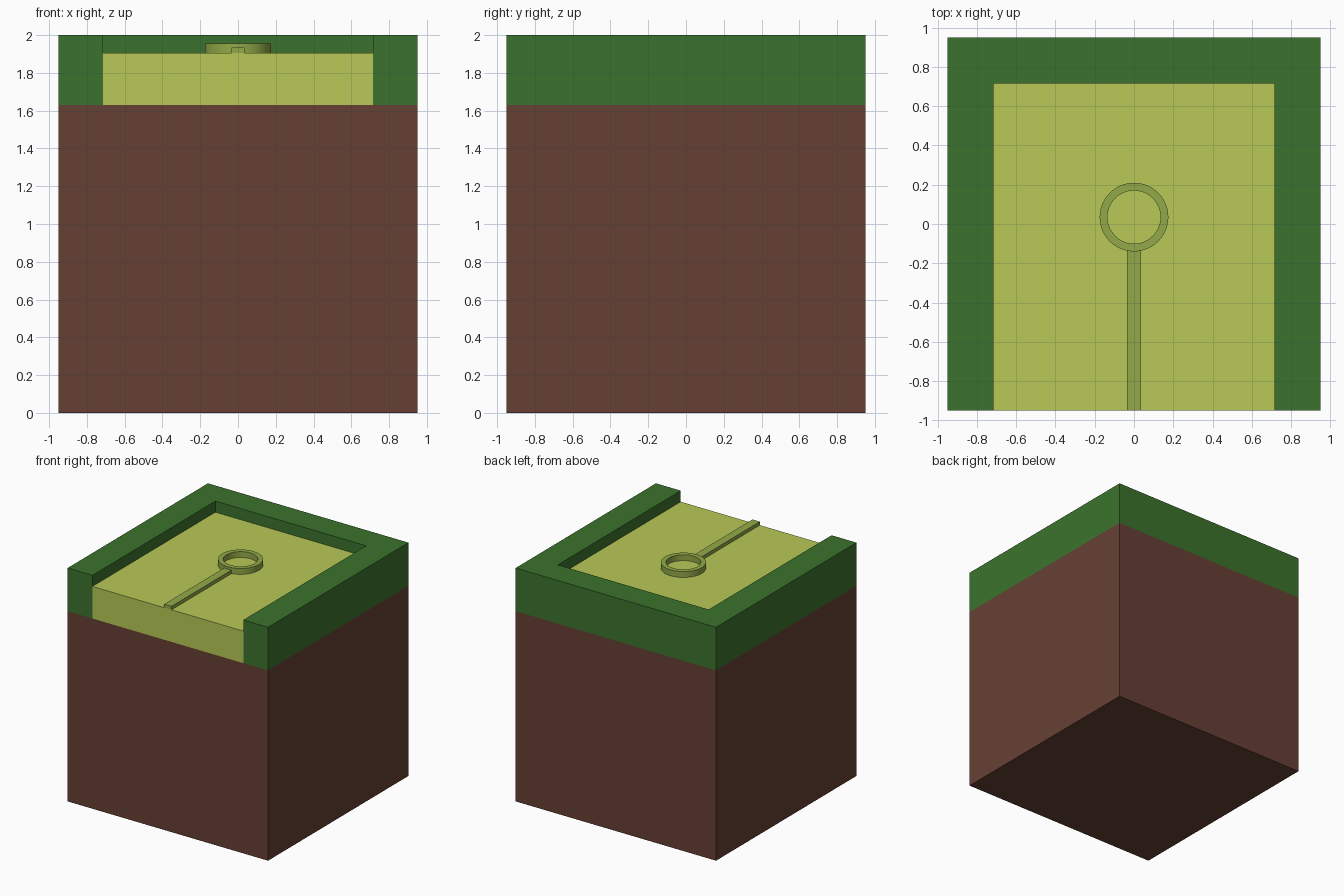
import bpy
import bmesh
import math

cube = bpy.data.objects.get("Cube")
if cube:
    bpy.data.objects.remove(cube, do_unlink=True)

HALF = 0.95       # half width of the block
INNER = 0.715     # half width of the recessed lawn
SOIL_TOP, LAWN_TOP, HEDGE_TOP = 1.63, 1.905, 2.0
RING_Y, RING_OUT, RING_IN, RING_TOP = 0.035, 0.175, 0.135, 1.955


def material(name, color):
    mat = bpy.data.materials.new(name)
    mat.use_nodes = True
    rgba = (*color, 1)
    mat.diffuse_color = rgba
    bsdf = next(n for n in mat.node_tree.nodes if n.type == "BSDF_PRINCIPLED")
    bsdf.inputs["Base Color"].default_value = rgba
    return mat


def finish(name, bm, mat):
    bmesh.ops.recalc_face_normals(bm, faces=bm.faces)
    mesh = bpy.data.meshes.new(name)
    bm.to_mesh(mesh)
    bm.free()
    mesh.materials.append(mat)
    obj = bpy.data.objects.new(name, mesh)
    bpy.context.collection.objects.link(obj)
    return obj


def prism(name, outline, bottom, top, mat):
    """Extrude a flat outline from bottom to top."""
    bm = bmesh.new()
    face = bm.faces.new([bm.verts.new((x, y, bottom)) for x, y in outline])
    ext = bmesh.ops.extrude_face_region(bm, geom=[face])
    verts = [v for v in ext["geom"] if isinstance(v, bmesh.types.BMVert)]
    bmesh.ops.translate(bm, vec=(0, 0, top - bottom), verts=verts)
    return finish(name, bm, mat)


def rect(half_x, y0, y1):
    return [(-half_x, y0), (half_x, y0), (half_x, y1), (-half_x, y1)]


def ring(name, center_y, r_out, r_in, bottom, top, mat, steps=48):
    """Spin a rectangular section around the vertical axis."""
    bm = bmesh.new()
    section = [(r_in, bottom), (r_out, bottom), (r_out, top), (r_in, top)]
    verts = [bm.verts.new((r, center_y, z)) for r, z in section]
    edges = [bm.edges.new((verts[i], verts[i - 1])) for i in range(len(verts))]
    bmesh.ops.spin(bm, geom=verts + edges, cent=(0, center_y, 0), axis=(0, 0, 1),
                   angle=math.tau, steps=steps)
    bmesh.ops.remove_doubles(bm, verts=bm.verts, dist=0.0001)
    return finish(name, bm, mat)


soil_brown = material("soil brown", (0.133, 0.051, 0.034))
dark_green = material("dark green", (0.044, 0.171, 0.026))
lime_green = material("lime green", (0.479, 0.584, 0.093))
olive_green = material("olive green", (0.287, 0.402, 0.065))

# Soil block
prism("soil_block", rect(HALF, -HALF, HALF), 0, SOIL_TOP, soil_brown)

# U-shaped border, open at the front
right_half = [(INNER, INNER), (INNER, -HALF), (HALF, -HALF), (HALF, HALF)]
outline = right_half + [(-x, y) for x, y in reversed(right_half)]
prism("grass_border", outline, SOIL_TOP, HEDGE_TOP, dark_green)

# Recessed lawn
prism("lawn", rect(INNER, -HALF, INNER), SOIL_TOP, LAWN_TOP, lime_green)

# Raised ring and the strip leading to it from the front edge
ring_obj = ring("ring", RING_Y, RING_OUT, RING_IN, LAWN_TOP, RING_TOP, olive_green)
prism("strip", rect(0.035, -HALF, RING_Y - RING_OUT + 0.01), LAWN_TOP, 1.935, olive_green)

# Smooth the ring's round walls
bpy.ops.object.select_all(action="DESELECT")
ring_obj.select_set(True)
bpy.context.view_layer.objects.active = ring_obj
bpy.ops.object.shade_smooth_by_angle(angle=math.radians(30))
